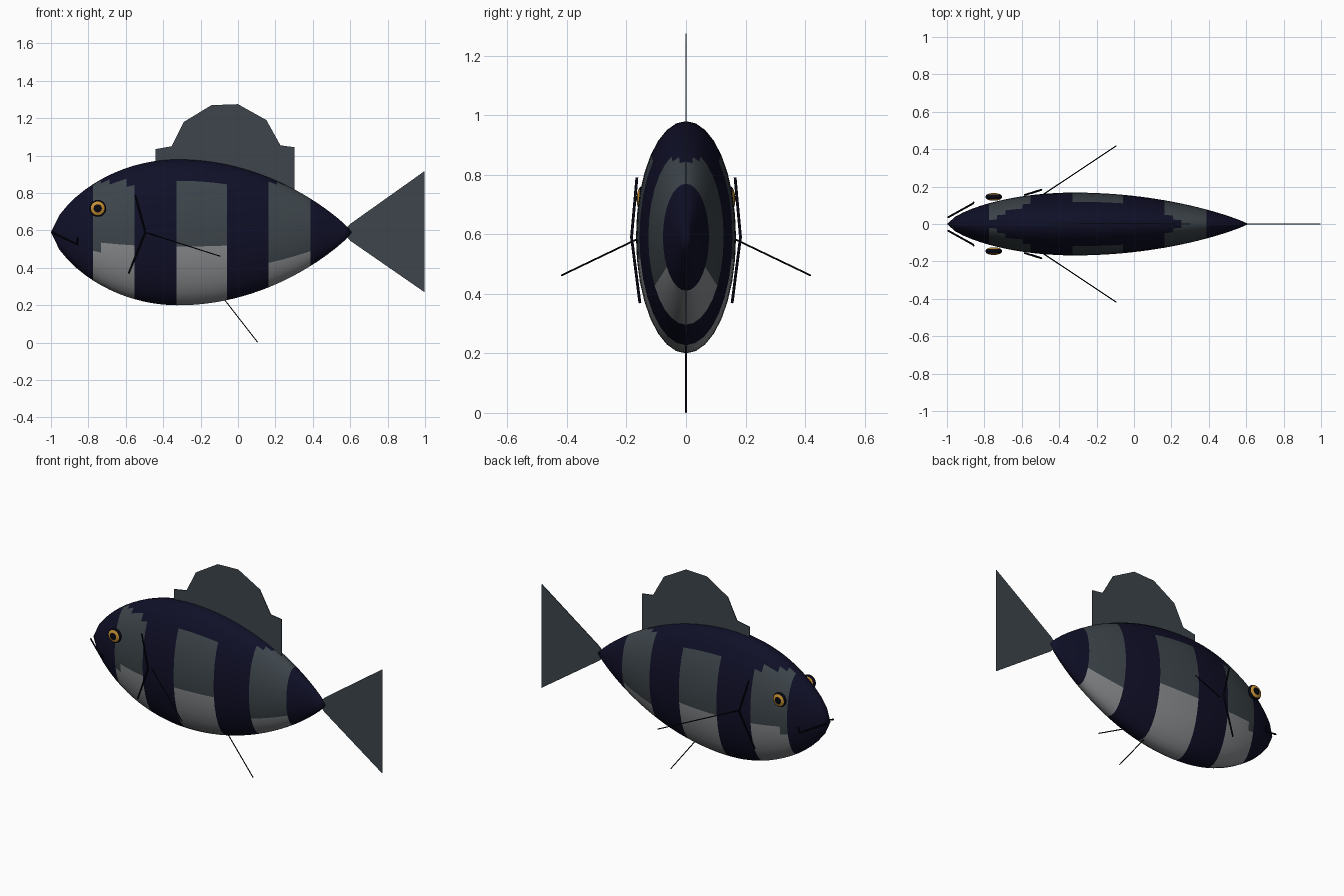
import bpy, bmesh, math

if "Cube" in bpy.data.objects:
    bpy.data.objects.remove(bpy.data.objects["Cube"])


def material(name, rgb):
    m = bpy.data.materials.new(name)
    m.use_nodes = True
    m.diffuse_color = (*rgb, 1)
    m.node_tree.nodes["Principled BSDF"].inputs["Base Color"].default_value = (*rgb, 1)
    return m


NAVY = material("navy", (0.005, 0.005, 0.021))
SLATE = material("slate grey", (0.047, 0.06, 0.07))
BELLY = material("pale belly grey", (0.25, 0.26, 0.27))
BLACK = material("near black", (0.002, 0.002, 0.006))
AMBER = material("amber", (0.55, 0.27, 0.03))


def add_mesh(name, bm, mats, smooth=False):
    mesh = bpy.data.meshes.new(name)
    bmesh.ops.recalc_face_normals(bm, faces=bm.faces)
    for f in bm.faces:
        f.smooth = smooth
    bm.to_mesh(mesh)
    bm.free()
    for m in mats:
        mesh.materials.append(m)
    ob = bpy.data.objects.new(name, mesh)
    bpy.context.collection.objects.link(ob)
    return ob


# Body: tapered elliptical rings, striped by ring number
MID_Z, HEIGHT, WIDTH, PEAK = 0.59, 0.39, 0.168, -0.32
NOSE, TAIL = -1.0, 0.612
RINGS, SEGS = 36, 32


def fullness(x):
    if x < PEAK:
        return max(0, 1 - ((x - PEAK) / (NOSE - PEAK)) ** 2) ** 0.7
    return max(0, 1 - ((x - PEAK) / (TAIL - PEAK)) ** 2) ** 0.9


def body_slot(ring, angle, z):
    """0 navy, 1 slate, 2 belly"""
    pale_bands = {(5, 10): -11, (15, 21): -11, (26, 31): -33}
    for (start, end), belly_angle in pale_bands.items():
        if start <= ring < end:
            if z > 0.85:
                return 0
            if ring == 5:
                belly_angle *= 2
            return 2 if angle < belly_angle else 1
    return 0


bm = bmesh.new()
rings = []
for i in range(1, RINGS):
    x = NOSE + (TAIL - NOSE) * i / RINGS
    f = fullness(x)
    angles = [2 * math.pi * j / SEGS for j in range(SEGS)]
    rings.append([bm.verts.new((x, WIDTH * f * math.cos(a), MID_Z + HEIGHT * f * math.sin(a)))
                  for a in angles])
nose = bm.verts.new((NOSE, 0, MID_Z))
tail_tip = bm.verts.new((TAIL, 0, MID_Z))
for j in range(SEGS):
    k = (j + 1) % SEGS
    bm.faces.new((nose, rings[0][j], rings[0][k]))
    bm.faces.new((tail_tip, rings[-1][k], rings[-1][j]))
    for i in range(RINGS - 2):
        face = bm.faces.new((rings[i][j], rings[i][k], rings[i + 1][k], rings[i + 1][j]))
        c = face.calc_center_median()
        elevation = math.degrees(math.atan2((c.z - MID_Z) / HEIGHT, abs(c.y) / WIDTH))
        face.material_index = body_slot(i + 1, elevation, c.z)
add_mesh("body", bm, [NAVY, SLATE, BELLY], smooth=True)


# Flat fins in the centre plane
def fin(name, outline):
    bm = bmesh.new()
    bm.faces.new([bm.verts.new((x, 0, z)) for x, z in outline])
    bmesh.ops.triangulate(bm, faces=bm.faces)
    ob = add_mesh(name, bm, [SLATE])
    solid = ob.modifiers.new("thickness", "SOLIDIFY")
    solid.thickness, solid.offset = 0.005, 0


fin("dorsal_fin", [(-0.44, 0.8), (-0.44, 1.035), (-0.355, 1.05), (-0.29, 1.18), (-0.217, 1.175),
                   (-0.142, 1.27), (-0.067, 1.22), (0, 1.275), (0.077, 1.18), (0.152, 1.19),
                   (0.227, 1.055), (0.302, 1.045), (0.302, 0.72)])
fin("tail_fin", [(0.56, 0.59), (0.6, 0.635), (0.997, 0.917), (0.868, 0.69), (0.685, 0.59),
                 (0.868, 0.495), (0.997, 0.27), (0.6, 0.545)])


# Thin rods for mouth, gills and fin spines
def rod(name, points, radius):
    cu = bpy.data.curves.new(name, "CURVE")
    cu.dimensions = "3D"
    cu.bevel_depth, cu.bevel_resolution, cu.use_fill_caps = radius, 1, True
    sp = cu.splines.new("POLY")
    sp.points.add(len(points) - 1)
    for p, co in zip(sp.points, points):
        p.co = (*co, 1)
    cu.materials.append(BLACK)
    ob = bpy.data.objects.new(name, cu)
    bpy.context.collection.objects.link(ob)
    bpy.ops.object.select_all(action="DESELECT")
    ob.select_set(True)
    bpy.context.view_layer.objects.active = ob
    bpy.ops.object.convert(target="MESH")


rod("pelvic_spine", [(-0.08, 0, 0.24), (0.105, 0, 0.002)], 0.003)


# Eye: flattened ball with rim, iris and pupil by distance from its axis
def eye(name, side):
    bm = bmesh.new()
    radii = [0.009, 0.022, 0.031, 0.037, 0.042, 0.045]
    size, bulge, n = radii[-1], 0.021, 24
    loops = []
    for sign in (1, -1):
        for r in (radii if sign == 1 else radii[-2::-1]):
            y = side * (0.145 + sign * bulge * math.sqrt(1 - (r / size) ** 2))
            loops.append([bm.verts.new((-0.75 + r * math.cos(2 * math.pi * j / n), y,
                                        0.718 + r * math.sin(2 * math.pi * j / n))) for j in range(n)])
    bm.faces.new(loops[0])
    bm.faces.new(loops[-1])
    for a, b in zip(loops, loops[1:]):
        for j in range(n):
            k = (j + 1) % n
            face = bm.faces.new((a[j], a[k], b[k], b[j]))
            c = face.calc_center_median()
            r = math.hypot(c.x + 0.75, c.z - 0.718)
            face.material_index = 1 if 0.022 < r < 0.037 else 0
    add_mesh(name, bm, [BLACK, AMBER], smooth=True)


# Paired parts
for label, s in (("left", 1), ("right", -1)):
    eye(label + "_eye", s)
    rod(label + "_gill", [(-0.55, s * 0.165, 0.79), (-0.495, s * 0.183, 0.59),
                          (-0.585, s * 0.155, 0.37)], 0.005)
    rod(label + "_mouth", [(-0.995, s * 0.035, 0.59), (-0.86, s * 0.11, 0.525),
                           (-0.858, s * 0.115, 0.562)], 0.005)
    rod(label + "_pectoral_spine", [(-0.49, s * 0.155, 0.588), (-0.095, s * 0.418, 0.462)], 0.003)
